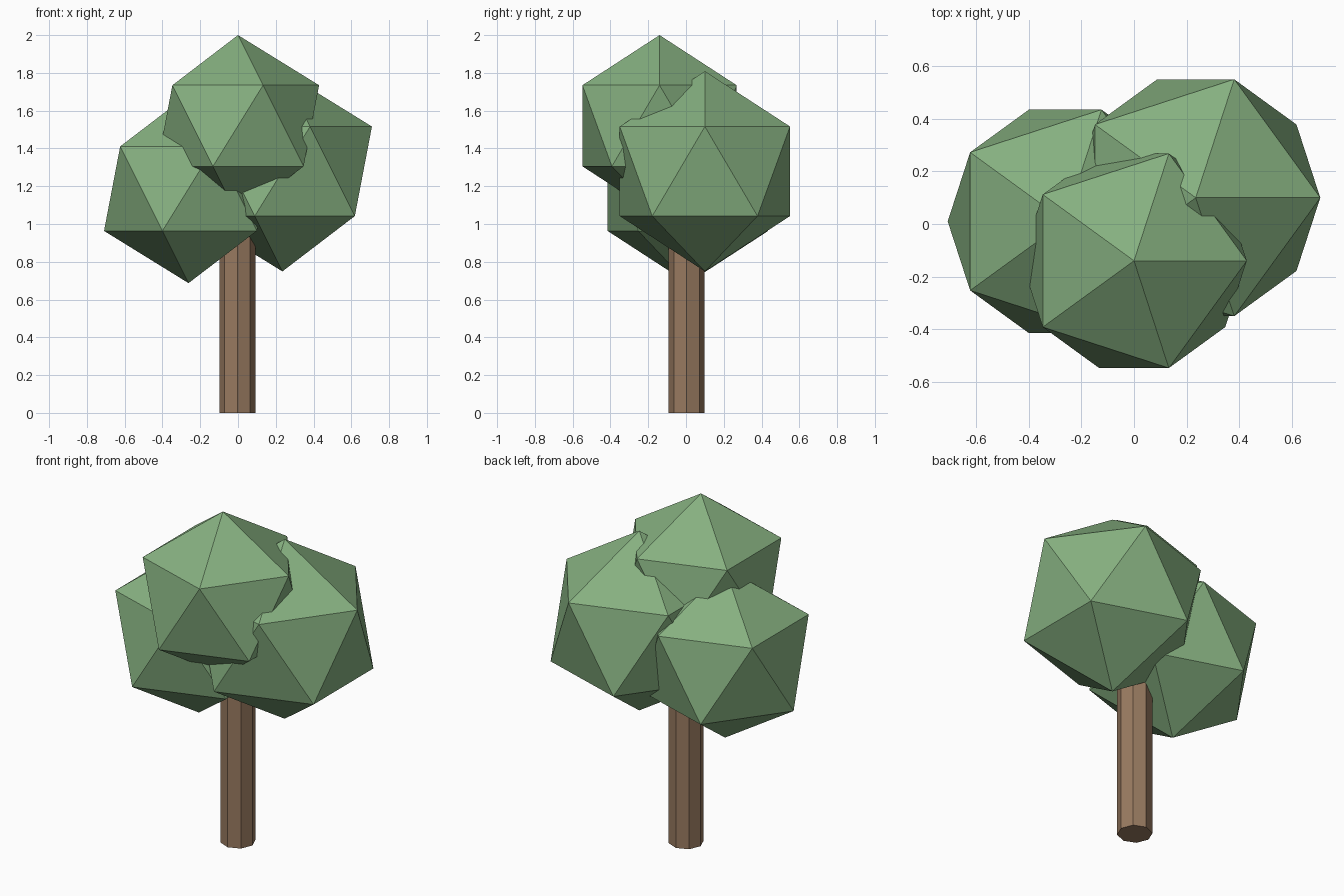
import bpy

if "Cube" in bpy.data.objects:
    bpy.data.objects.remove(bpy.data.objects["Cube"])


def material(name, rgb):
    m = bpy.data.materials.new(name)
    m.diffuse_color = (*rgb, 1.0)
    m.use_nodes = True
    m.node_tree.nodes["Principled BSDF"].inputs["Base Color"].default_value = m.diffuse_color
    return m


leaf = material("leaf green", (0.238, 0.434, 0.216))
bark = material("bark brown", (0.314, 0.195, 0.117))


def finish(name, mat):
    ob = bpy.context.object
    ob.name = name
    ob.data.name = name
    ob.data.materials.append(mat)


# Straight eight-sided trunk, running up into the foliage
TRUNK_HEIGHT = 1.1
bpy.ops.mesh.primitive_cylinder_add(vertices=8, radius=0.095, depth=TRUNK_HEIGHT,
                                    location=(-0.003, 0.003, TRUNK_HEIGHT / 2))
finish("trunk", bark)

# Three overlapping twenty-sided foliage clumps
clumps = [
    ("top_foliage", 0.48, (0.0, -0.14, 1.52)),
    ("right_foliage", 0.53, (0.235, 0.10, 1.279)),
    ("left_foliage", 0.50, (-0.262, 0.01, 1.187)),
]
for name, radius, centre in clumps:
    bpy.ops.mesh.primitive_ico_sphere_add(subdivisions=1, radius=radius, location=centre)
    finish(name, leaf)
